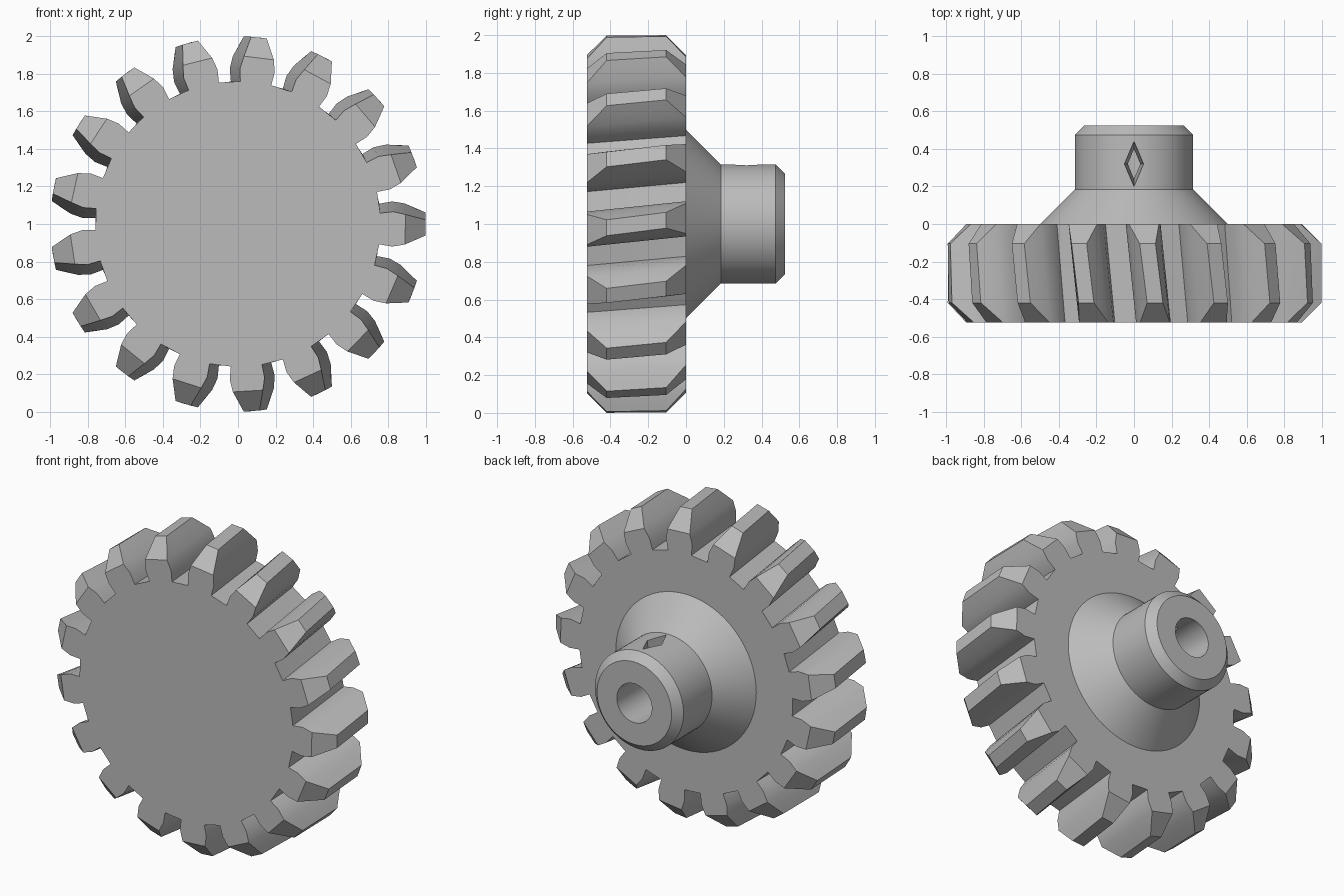
import bpy, bmesh, math
from mathutils import Matrix

cube = bpy.data.objects.get("Cube")
if cube:
    bpy.data.objects.remove(cube)

TEETH = 17
AXIS_Z = 1.0
FRONT, BACK = -0.525, 0.0
CHAMFER = 0.105
TWIST = math.radians(3.8)          # helix over the full width
# tooth flank: (distance from the axis, half width)
ROOT = [(0.76, 0.083), (0.83, 0.093), (0.895, 0.08)]
TIP = [(0.955, 0.06), (1.0, 0.042)]

steel = bpy.data.materials.new("plain grey")
steel.use_nodes = True
grey = (0.5, 0.5, 0.5, 1)
steel.diffuse_color = grey
steel.node_tree.nodes["Principled BSDF"].inputs["Base Color"].default_value = grey


def make_object(name, bm):
    bmesh.ops.recalc_face_normals(bm, faces=bm.faces)
    mesh = bpy.data.meshes.new(name)
    bm.to_mesh(mesh)
    bm.free()
    mesh.materials.append(steel)
    obj = bpy.data.objects.new(name, mesh)
    bpy.context.collection.objects.link(obj)
    return obj


def smooth(obj):
    bpy.ops.object.select_all(action='DESELECT')
    obj.select_set(True)
    bpy.context.view_layer.objects.active = obj
    bpy.ops.object.shade_smooth_by_angle(angle=math.radians(30))


def tooth_section(bm, index, y, flank):
    """Vertices across one tooth, clockwise root to the opposite root."""
    turn = index * math.tau / TEETH + TWIST * ((y - FRONT) / (BACK - FRONT) - 0.5)
    points = [(r, -w) for r, w in flank] + [(r, w) for r, w in reversed(flank)]
    verts = []
    for r, w in points:
        a = turn + math.asin(w / r)
        verts.append(bm.verts.new((r * math.cos(a), y, AXIS_Z + r * math.sin(a))))
    return verts


# Gear wheel: twisted teeth with chamfered ends
bm = bmesh.new()
full = ROOT + TIP
levels = [(FRONT, ROOT), (FRONT + CHAMFER, full), (BACK - CHAMFER, full), (BACK, ROOT)]
sections = [[tooth_section(bm, i, y, flank) for i in range(TEETH)] for y, flank in levels]


def strip(a, b):
    for k in range(len(a) - 1):
        bm.faces.new((a[k], a[k + 1], b[k + 1], b[k]))


n = len(ROOT)
for i in range(TEETH):
    front, mid_a, mid_b, back = [s[i] for s in sections]
    strip(mid_a, mid_b)
    for end, mid in ((front, mid_a), (back, mid_b)):
        strip(end[:n], mid[:n])
        strip(end[n:], mid[-n:])
        # chamfered tip and the flank corners beside it
        bm.faces.new((end[n - 1], end[n], mid[len(full)], mid[len(full) - 1]))
        bm.faces.new([end[n - 1]] + mid[n - 1:len(full)])
        bm.faces.new([end[n]] + mid[len(full):-n + 1])
    # floor of the gap to the next tooth
    for a, b in zip(sections, sections[1:]):
        following = (i + 1) % TEETH
        bm.faces.new((a[i][-1], a[following][0], b[following][0], b[i][-1]))
for cap in (sections[0], sections[-1]):
    bm.faces.new([v for tooth in cap for v in tooth])
gear_wheel = make_object("gear_wheel", bm)
smooth(gear_wheel)

# Hub: turned profile (radius, y) with conical foot, chamfered end and bore
profile = [(0, -0.02), (0.5, -0.02), (0.5, 0), (0.315, 0.185), (0.315, 0.475),
           (0.265, 0.525), (0.125, 0.525), (0.125, 0.03), (0, 0.03)]
bm = bmesh.new()
verts = [bm.verts.new((r, y, AXIS_Z)) for r, y in profile]
edges = [bm.edges.new(pair) for pair in zip(verts, verts[1:])]
bmesh.ops.spin(bm, geom=verts + edges, cent=(0, 0, AXIS_Z), axis=(0, 1, 0),
               angle=math.tau, steps=64, use_merge=True)
bmesh.ops.remove_doubles(bm, verts=bm.verts, dist=0.0001)
hub = make_object("hub", bm)

# Set screw hole: tapered diamond cut through the top of the hub
bm = bmesh.new()
bmesh.ops.create_cone(bm, cap_ends=True, segments=4, radius1=0.065, radius2=0.125, depth=0.28,
                      matrix=Matrix.Translation((0, 0.32, AXIS_Z + 0.2))
                      @ Matrix.Diagonal((0.43, 1, 1, 1)))
cutter = make_object("screw_hole_cutter", bm)
cutter.hide_render = True
cut = hub.modifiers.new("screw hole", 'BOOLEAN')
cut.operation = 'DIFFERENCE'
cut.solver = 'EXACT'
cut.object = cutter
bpy.context.view_layer.objects.active = hub
bpy.ops.object.modifier_apply(modifier=cut.name)
bpy.data.objects.remove(cutter)
smooth(hub)
